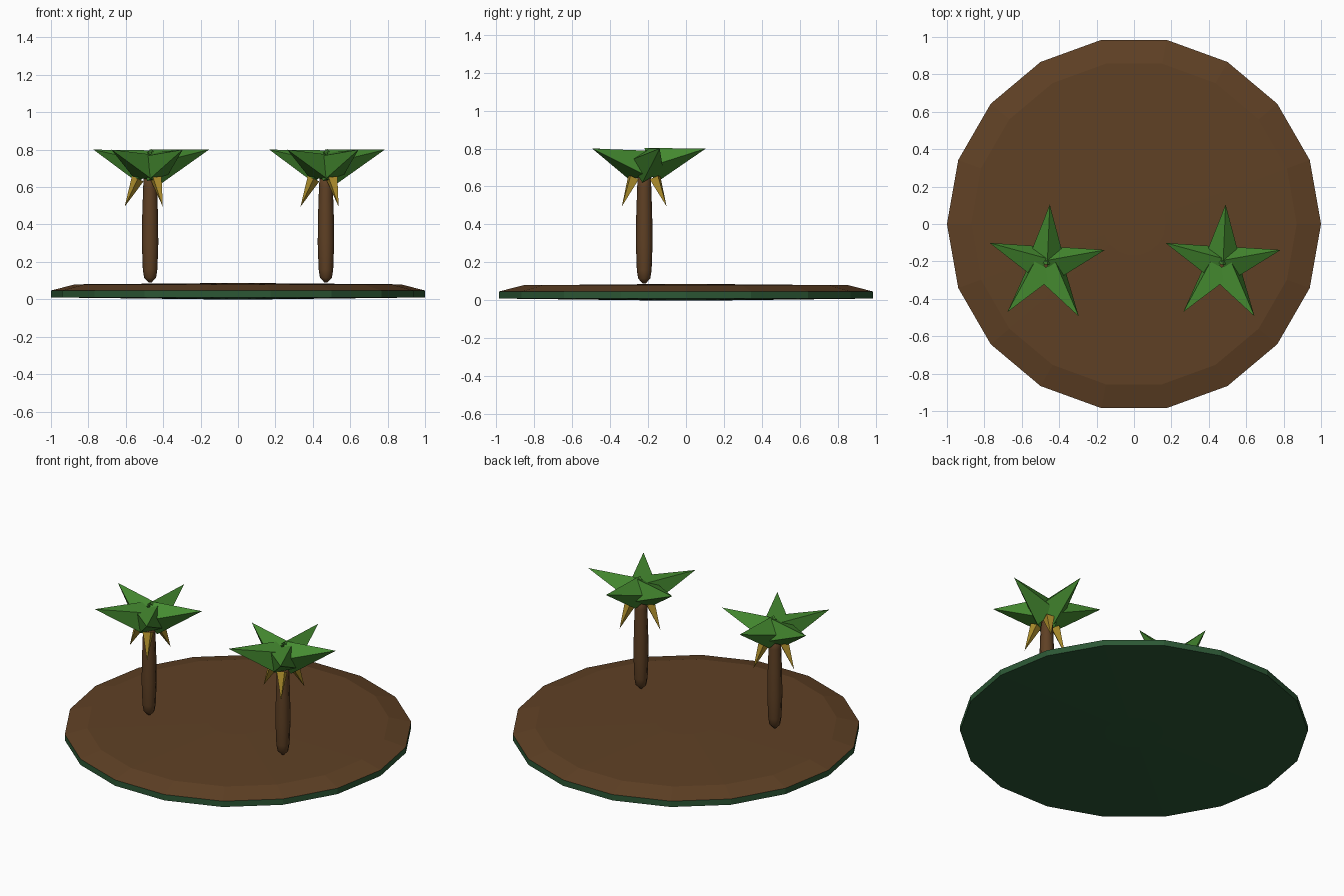
import bpy, bmesh
from math import cos, sin, pi, radians
from mathutils import Vector

if "Cube" in bpy.data.objects:
    bpy.data.objects.remove(bpy.data.objects["Cube"])


def material(name, rgb):
    m = bpy.data.materials.new(name)
    m.diffuse_color = (*rgb, 1)
    m.use_nodes = True
    m.node_tree.nodes["Principled BSDF"].inputs["Base Color"].default_value = m.diffuse_color
    return m


BROWN = material("bark_brown", (0.115, 0.052, 0.018))
DARK = material("rim_green", (0.025, 0.095, 0.035))
LEAF = material("leaf_green", (0.06, 0.26, 0.03))
GOLD = material("fruit_yellow", (0.42, 0.27, 0.025))


def finish(bm, name, mat, loc=(0, 0, 0), smooth=False):
    bmesh.ops.recalc_face_normals(bm, faces=bm.faces)
    me = bpy.data.meshes.new(name)
    bm.to_mesh(me)
    bm.free()
    me.materials.append(mat)
    for p in me.polygons:
        p.use_smooth = smooth
    ob = bpy.data.objects.new(name, me)
    ob.location = loc
    bpy.context.collection.objects.link(ob)
    return ob


def lathe(name, profile, n, mat, loc=(0, 0, 0), smooth=False):
    # rings of (radius, z) joined by quads, capped at both ends
    bm = bmesh.new()
    rings = [[bm.verts.new((r * cos(2 * pi * i / n), r * sin(2 * pi * i / n), z))
              for i in range(n)] for r, z in profile]
    for a, b in zip(rings, rings[1:]):
        for i in range(n):
            j = (i + 1) % n
            bm.faces.new((a[i], a[j], b[j], b[i]))
    bm.faces.new(rings[0])
    bm.faces.new(rings[-1])
    return finish(bm, name, mat, loc, smooth)


def spikes(name, angles, base, tip, radius, mat, loc):
    # four-sided cones fanned round the z axis; base and tip are (radius, z)
    bm = bmesh.new()
    for a in angles:
        a = radians(a)
        p, q = [Vector((r * cos(a), r * sin(a), z)) for r, z in (base, tip)]
        rot = Vector((0, 0, 1)).rotation_difference(q - p)
        ring = [bm.verts.new(p + rot @ Vector((radius * cos(k * pi / 2), radius * sin(k * pi / 2), 0)))
                for k in range(4)]
        top = bm.verts.new(q)
        for k in range(4):
            bm.faces.new((ring[k], ring[(k + 1) % 4], top))
        bm.faces.new(ring)
    return finish(bm, name, mat, loc)


# island: green underside and rim, brown soil on top
island = lathe("island", [(0.17, 0.0), (1, 0.01), (1, 0.047), (0.87, 0.08), (0.17, 0.086)], 18, DARK)
island.data.materials.append(BROWN)
for f in island.data.polygons:
    if f.normal.z > 0.1:
        f.material_index = 1

# two identical palms
TRUNK = [(0.008, 0.09), (0.032, 0.115), (0.039, 0.16), (0.044, 0.30), (0.042, 0.45), (0.037, 0.60), (0.033, 0.67)]
for side, x in (("left", -0.47), ("right", 0.47)):
    loc = (x, -0.22, 0)
    lathe(side + "_trunk", TRUNK, 8, BROWN, loc, True)
    spikes(side + "_leaves", [14.5 + 72 * i for i in range(5)], (0.03, 0.71), (0.325, 0.80), 0.097, LEAF, loc)
    spikes(side + "_fruit", [60, 180, 300], (0.066, 0.645), (0.136, 0.495), 0.034, GOLD, loc)
